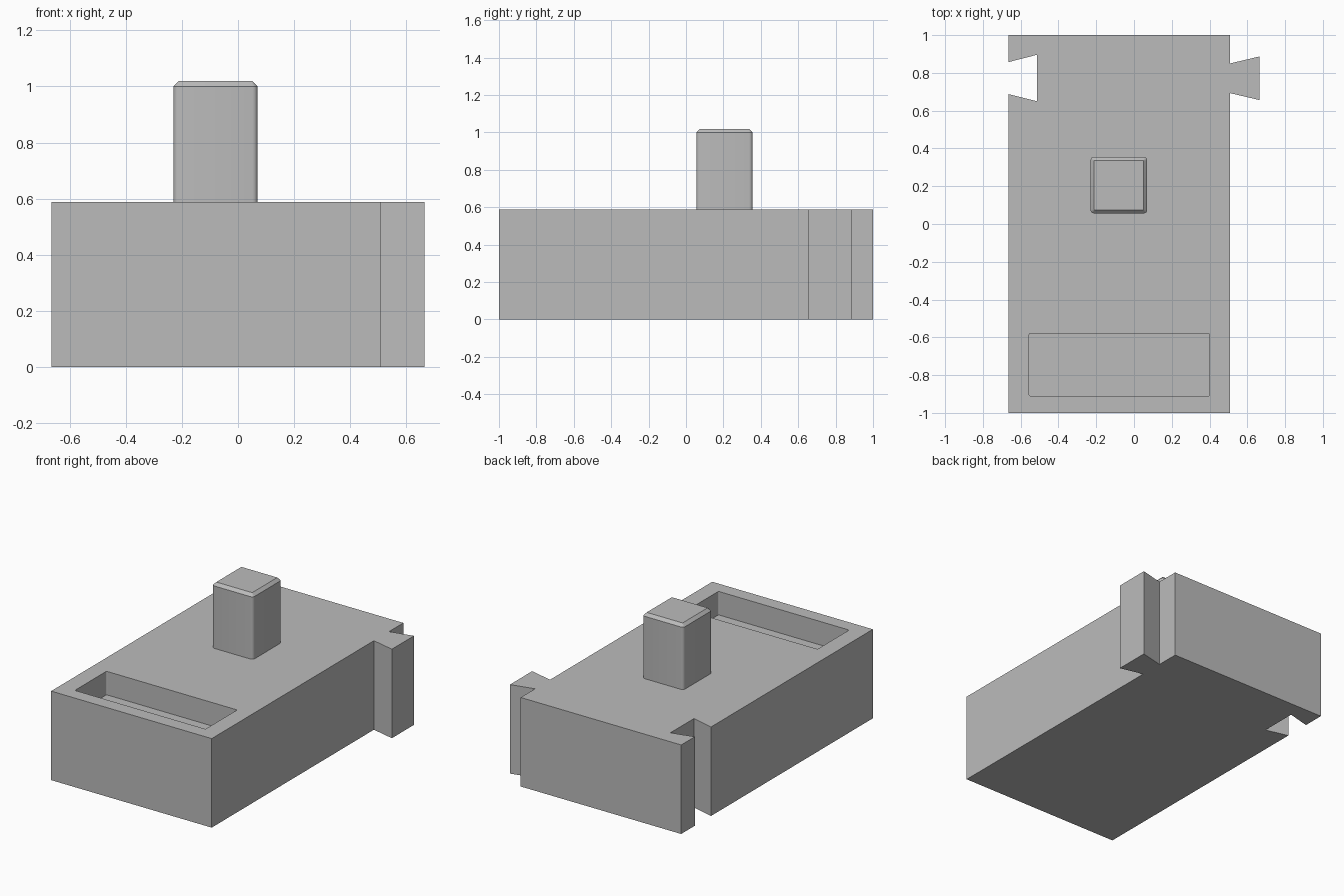
import bpy, bmesh, math

if "Cube" in bpy.data.objects:
    bpy.data.objects.remove(bpy.data.objects["Cube"])

grey = bpy.data.materials.new("plain grey")
grey.diffuse_color = (0.5, 0.5, 0.5, 1)
grey.use_nodes = True
grey.node_tree.nodes["Principled BSDF"].inputs["Base Color"].default_value = grey.diffuse_color

HEIGHT = 0.588


def loft(name, rings):
    """Closed solid through rings of (x, y, z) points, all the same length."""
    bm = bmesh.new()
    rows = [[bm.verts.new(p) for p in ring] for ring in rings]
    n = len(rows[0])
    for low, high in zip(rows, rows[1:]):
        for i in range(n):
            j = (i + 1) % n
            bm.faces.new((low[i], low[j], high[j], high[i]))
    bm.faces.new(rows[0][::-1])
    bm.faces.new(rows[-1])
    bmesh.ops.remove_doubles(bm, verts=bm.verts[:], dist=1e-5)
    bmesh.ops.recalc_face_normals(bm, faces=bm.faces[:])
    mesh = bpy.data.meshes.new(name)
    bm.to_mesh(mesh)
    bm.free()
    mesh.materials.append(grey)
    obj = bpy.data.objects.new(name, mesh)
    bpy.context.collection.objects.link(obj)
    return obj


def rounded_rect(x0, x1, y0, y1, r, z, steps=4):
    corners = ((x1 - r, y1 - r), (x0 + r, y1 - r), (x0 + r, y0 + r), (x1 - r, y0 + r))
    pts = []
    for k, (cx, cy) in enumerate(corners):
        for s in range(steps + 1):
            a = math.pi / 2 * (k + s / steps)
            pts.append((cx + r * math.cos(a), cy + r * math.sin(a), z))
    return pts


# Body block with a dovetail tongue on the right and a matching groove on the left
outline = [
    (-0.665, -1), (0.508, -1),
    (0.508, 0.693), (0.665, 0.656), (0.665, 0.887), (0.508, 0.85),
    (0.508, 1), (-0.665, 1),
    (-0.665, 0.857), (-0.513, 0.896), (-0.513, 0.65), (-0.665, 0.688),
]
body = loft("body_block", [[(x, y, z) for x, y in outline] for z in (0, HEIGHT)])

# Shallow rectangular pocket in the top, near the front
cutter = loft("pocket_cutter", [rounded_rect(-0.555, 0.4, -0.91, -0.58, 0.006, z)
                                for z in (HEIGHT - 0.155, HEIGHT + 0.2)])
cutter.hide_render = True
cutter.hide_viewport = True
cut = body.modifiers.new("pocket", 'BOOLEAN')
cut.operation = 'DIFFERENCE'
cut.solver = 'EXACT'
cut.object = cutter

# Square post with rounded upright edges and a chamfered top
x0, x1, y0, y1, c = -0.23, 0.07, 0.056, 0.356, 0.019
post = loft("post", [
    rounded_rect(x0, x1, y0, y1, c, HEIGHT - 0.01),
    rounded_rect(x0, x1, y0, y1, c, 1.0),
    rounded_rect(x0 + c, x1 - c, y0 + c, y1 - c, 0.002, 1.019),
])
bpy.context.view_layer.objects.active = post
post.select_set(True)
bpy.ops.object.shade_smooth_by_angle(angle=math.radians(30))
